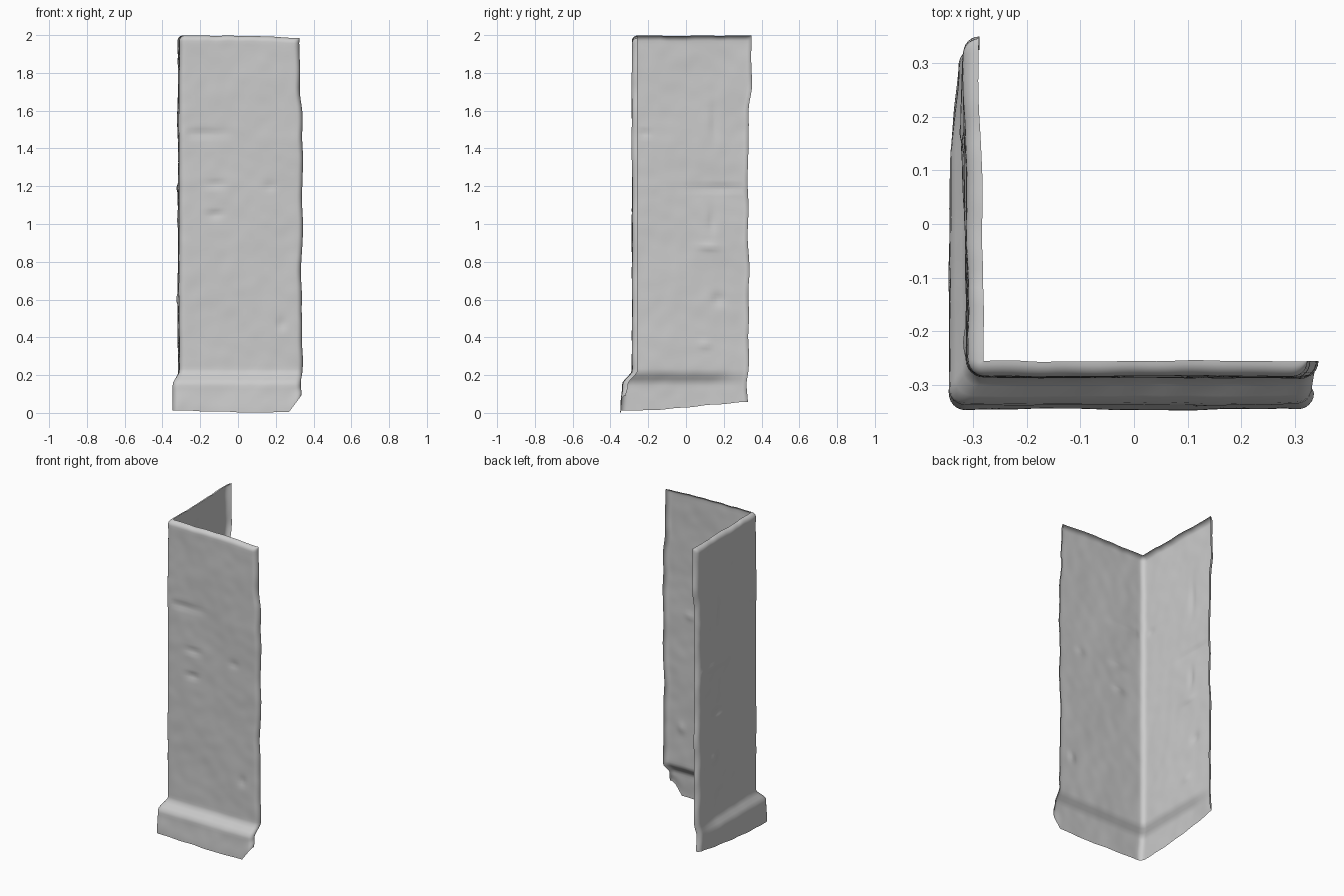
import bpy, bmesh, math
from mathutils import Vector, noise

cube = bpy.data.objects.get("Cube")
if cube:
    bpy.data.objects.remove(cube, do_unlink=True)

stone = bpy.data.materials.new("pale grey plaster")
stone.use_nodes = True
GREY = (0.6, 0.6, 0.6, 1)
stone.diffuse_color = GREY
stone.node_tree.nodes["Principled BSDF"].inputs["Base Color"].default_value = GREY

CORNER = Vector((-0.312, -0.285))    # outer corner of the upper wall
RADIUS, ROLL = 0.032, 0.029          # corner rounding, rolled-in rims
ROWS, COLS, ARC = 110, 34, 6
SIDE, FRONT = Vector((-1, 0)), Vector((0, -1))

# Worn dents: wall, position along it, height, half width, half height, depth
DENTS = [
    ("front", -0.12, 1.21, 0.05, 0.015, 0.008), ("front", 0.17, 1.20, 0.03, 0.02, 0.006),
    ("front", -0.12, 1.05, 0.04, 0.015, 0.010), ("front", 0.23, 0.47, 0.02, 0.03, 0.008),
    ("front", -0.18, 1.48, 0.12, 0.02, 0.007), ("side", 0.15, 1.55, 0.02, 0.10, -0.007),
    ("side", 0.18, 1.19, 0.15, 0.014, -0.008), ("side", 0.14, 1.02, 0.02, 0.06, -0.009),
    ("side", 0.12, 0.88, 0.05, 0.015, 0.009), ("side", 0.17, 0.60, 0.03, 0.03, -0.009),
    ("side", 0.10, 0.36, 0.03, 0.02, 0.008), ("side", -0.22, 1.48, 0.03, 0.015, -0.008),
]


def smooth(a, b, v):
    t = min(1, max(0, (v - a) / (b - a)))
    return t * t * (3 - 2 * t)


def rough(a, b, scale):
    return noise.noise(Vector((a * scale, b * scale, 3.7)))


def quarter(quadrant, step):
    a = math.pi / 2 * (quadrant + step / ARC)
    return Vector((math.cos(a), math.sin(a)))


def section(z):
    """Plan outline: rolled end, side wall, corner, front wall, rolled end.
    Each entry: wall name, position along it, point, inward direction at the top rim."""
    flare = 1 - smooth(0.15, 0.225, z)
    cx = CORNER.x - 0.034 * flare
    cy = CORNER.y - 0.052 * flare - 0.01 * (1 - smooth(0, 0.14, z))
    end_x = 0.341 - 0.014 * smooth(1.6, 1.75, z) + 0.01 * rough(z, 5, 6) - 0.006 * flare
    end_y = 0.33 + 0.016 * smooth(1.6, 1.75, z) + 0.01 * rough(z, 9, 6) - 0.006 * flare
    mx, my = cx + RADIUS, cy + RADIUS
    top_y, far_x = end_y - ROLL, end_x - ROLL

    def side_x(y):
        fade = 0.018 * flare * smooth(0.1, 0.32, y)
        return cx + fade - 0.006 * smooth(-0.1, 0.3, y) * (1 - flare)

    pts = []
    for i in range(ARC):
        n = quarter(1, i)
        p = Vector((side_x(top_y) + ROLL, top_y)) + n * ROLL
        pts.append(("rim", 0, p, SIDE * n.dot(SIDE)))
    for i in range(COLS):
        y = top_y + (my - top_y) * i / COLS
        pts.append(("side", y, Vector((side_x(y), y)), SIDE))
    for i in range(ARC + 1):
        n = quarter(2, i)
        pts.append(("corner", 0, Vector((mx, my)) + n * RADIUS, n))
    for i in range(1, COLS + 1):
        x = mx + (far_x - mx) * i / COLS
        pts.append(("front", x, Vector((x, cy)), FRONT))
    for i in range(1, ARC + 1):
        n = quarter(3, i)
        p = Vector((far_x, cy + ROLL)) + n * ROLL
        pts.append(("rim", 0, p, FRONT * n.dot(FRONT)))
    return pts


def worn_height(z, p):
    """Uneven foot, clipped front corner and slightly ragged top."""
    foot = 0.012 + 0.045 * smooth(-0.3, 0.4, p.y) - 0.008 * smooth(-0.3, 0, p.x)
    foot += 0.08 * max(0, (p.x - 0.27) / 0.06) + 0.005 * rough(p.x, p.y, 9)
    top = 1.998 - 0.013 * smooth(0.1, 0.3, p.x) + 0.008 * min(0, rough(p.x, p.y, 12))
    if z < 0.14:
        return foot + (0.14 - foot) * z / 0.14
    return 0.14 + (z - 0.14) * (top - 0.14) / 1.86


# Heights of the rows, each with how far it is rolled inward
levels = [((2 - ROLL) * r / ROWS, 0) for r in range(ROWS)]
for i in range(ARC + 1):
    c = quarter(0, i)
    levels.append((2 - ROLL + ROLL * c.y, ROLL * (1 - c.x)))

# Corner wall: one thin folded shell with rolled rims and a stepped skirting
bm = bmesh.new()
rows = []
for z, inset in levels:
    row = []
    for wall, u, p, n in section(z):
        h = worn_height(z, p)
        push = 0.005 * rough(p.x - p.y, h, 4) + 0.002 * rough(p.x - p.y, h, 14)
        for name, du, dz, w, t, depth in DENTS:
            if name == wall:
                push -= depth * math.exp(-((u - du) / w) ** 2 - ((h - dz) / t) ** 2)
        q = p + n * (push - inset)
        row.append(bm.verts.new((q.x, q.y, h)))
    rows.append(row)
for low, high in zip(rows, rows[1:]):
    for i in range(len(low) - 1):
        bm.faces.new((low[i], low[i + 1], high[i + 1], high[i]))
mesh = bpy.data.meshes.new("corner_wall")
bm.to_mesh(mesh)
bm.free()
mesh.materials.append(stone)
wall = bpy.data.objects.new("corner_wall", mesh)
bpy.context.collection.objects.link(wall)

bpy.context.view_layer.objects.active = wall
wall.select_set(True)
bpy.ops.object.shade_smooth_by_angle(angle=math.radians(50))
